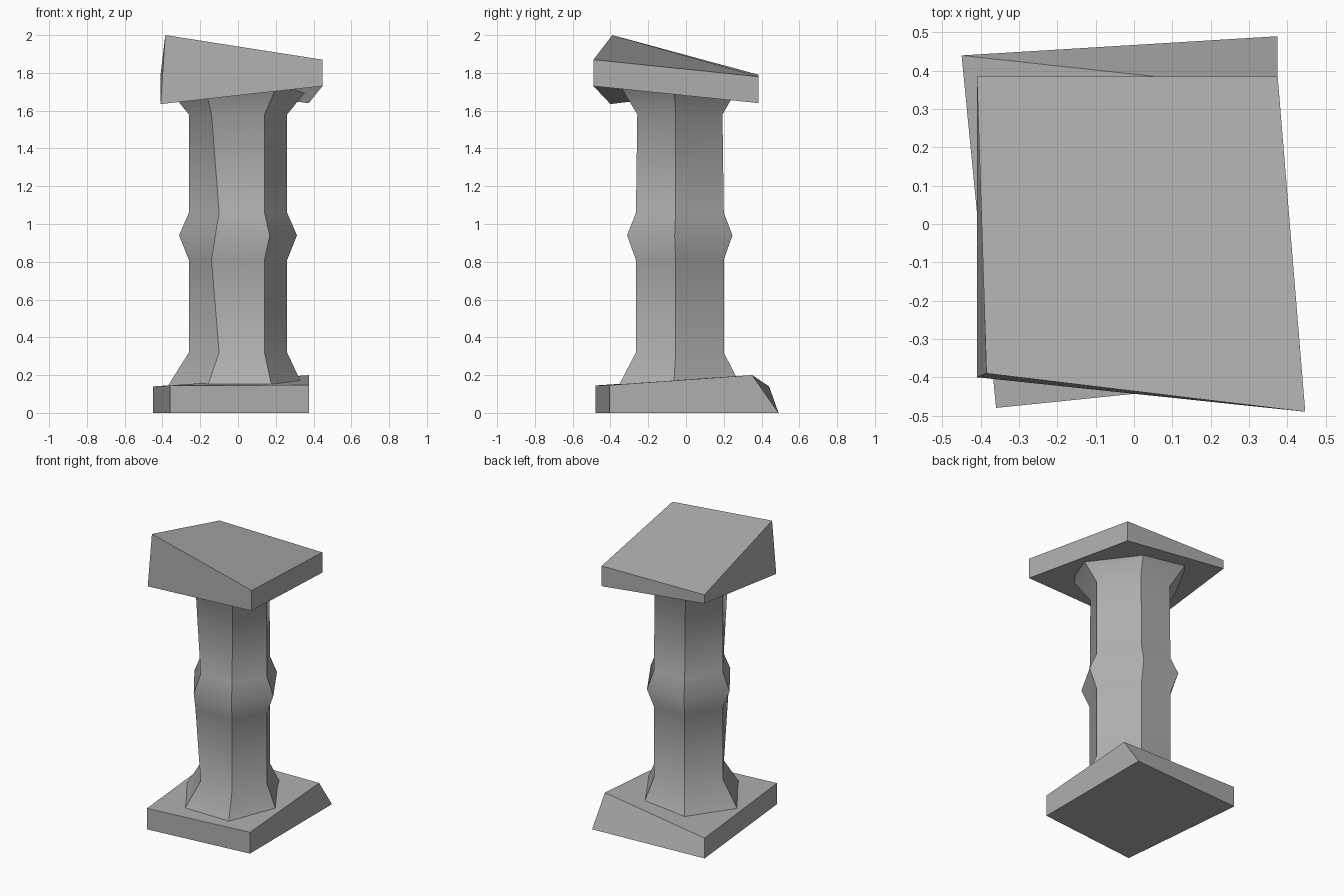
import bpy
import math

cube = bpy.data.objects.get("Cube")
if cube:
    bpy.data.objects.remove(cube, do_unlink=True)

stone = bpy.data.materials.new("grey stone")
stone.use_nodes = True
GREY = (0.43, 0.43, 0.43, 1)
stone.diffuse_color = GREY
bsdf = next(n for n in stone.node_tree.nodes if n.type == 'BSDF_PRINCIPLED')
bsdf.inputs["Base Color"].default_value = GREY
bsdf.inputs["Roughness"].default_value = 0.9


def make_object(name, verts, faces):
    mesh = bpy.data.meshes.new(name)
    mesh.from_pydata(verts, [], faces)
    mesh.materials.append(stone)
    mesh.update()
    obj = bpy.data.objects.new(name, mesh)
    bpy.context.collection.objects.link(obj)
    return obj


def make_slab(name, bottom, top):
    """Crooked block; corners run front left, front right, back right, back left in x order."""
    faces = [(3, 2, 1, 0), (4, 5, 6, 7)]
    faces += [(i, (i + 1) % 4, (i + 1) % 4 + 4, i + 4) for i in range(4)]
    return make_object(name, bottom + top, faces)


# Crooked foot slab, its back face leaning
make_slab("base_slab",
          [(-0.36, -0.48, 0), (0.375, -0.405, 0), (0.375, 0.49, 0), (-0.45, 0.44, 0)],
          [(-0.36, -0.48, 0.145), (0.375, -0.405, 0.147), (0.375, 0.35, 0.2), (-0.45, 0.44, 0.14)])

# Wedge-shaped cap slab, tallest at one front corner
cap = make_slab("cap_slab",
                [(-0.41, -0.4, 1.635), (0.447, -0.49, 1.73), (0.375, 0.385, 1.64), (-0.41, 0.385, 1.73)],
                [(-0.385, -0.39, 2.0), (0.447, -0.49, 1.87), (0.375, 0.385, 1.78), (-0.41, 0.385, 1.79)])

# Six-sided post: one section scaled along the height, with a wavering front edge
section = [(-0.12, -0.235), (0.14, -0.235), (0.26, -0.025), (0.105, 0.23), (-0.13, 0.23), (-0.26, 0)]
# height, x scale, y scale, x shift, x of the wavering edge
rings = [(0.13, 1.4, 1.42, -0.015, -0.165),
         (0.32, 1, 1, 0, -0.10),
         (0.81, 1, 1, 0, -0.14),
         (0.94, 1.2, 1.2, 0, -0.12),
         (1.06, 1, 1, 0, -0.10),
         (1.58, 1, 0.97, 0, -0.14),
         (1.73, 1.47, 1.35, 0, -0.175)]
verts = []
for z, sx, sy, dx, edge_x in rings:
    for i, (x, y) in enumerate(section):
        verts.append((edge_x if i == 0 else x * sx + dx, y * sy - 0.03, z))
n = len(section)
faces = [tuple(reversed(range(n))), tuple(range(len(verts) - n, len(verts)))]
for r in range(len(rings) - 1):
    for i in range(n):
        j = (i + 1) % n
        faces.append((r * n + i, r * n + j, r * n + n + j, r * n + n + i))
post = make_object("post", verts, faces)

# Smooth along the height, crisp at the vertical corners
bpy.ops.object.select_all(action='DESELECT')
post.select_set(True)
bpy.context.view_layer.objects.active = post
bpy.ops.object.shade_smooth_by_angle(angle=math.radians(48))
# Vertical corners always stay sharp
for e in post.data.edges:
    a, b = e.vertices
    if a % n == b % n:
        e.use_edge_sharp = True
